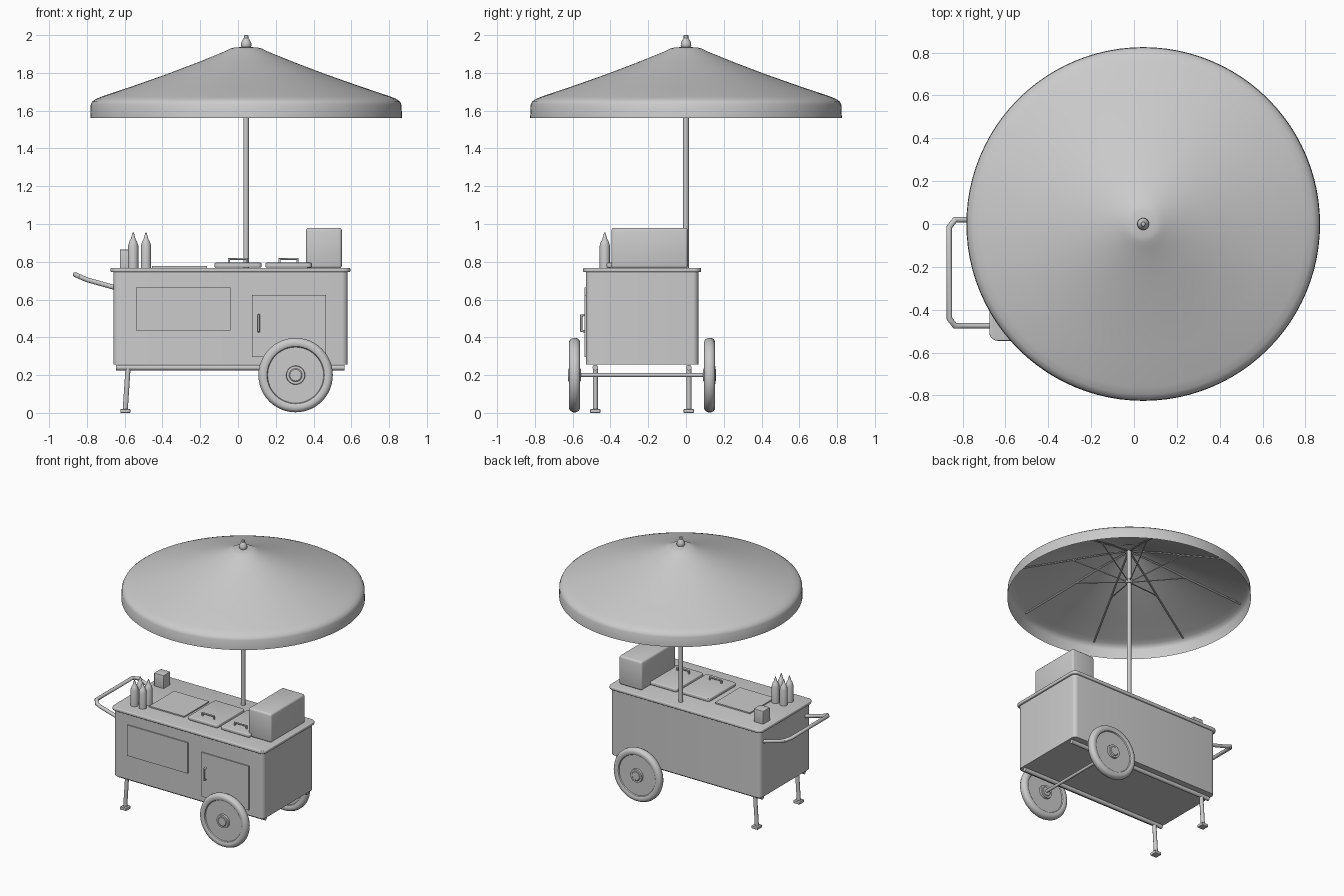
import bpy, bmesh, math
from mathutils import Vector, Matrix

if "Cube" in bpy.data.objects:
    bpy.data.objects.remove(bpy.data.objects["Cube"], do_unlink=True)

GREY = bpy.data.materials.new("plain_grey")
GREY.use_nodes = True
GREY.diffuse_color = (0.6, 0.6, 0.6, 1)
GREY.node_tree.nodes["Principled BSDF"].inputs["Base Color"].default_value = (0.6, 0.6, 0.6, 1)


def finish(name, bm):
    bmesh.ops.recalc_face_normals(bm, faces=bm.faces)
    mesh = bpy.data.meshes.new(name)
    bm.to_mesh(mesh)
    bm.free()
    mesh.materials.append(GREY)
    ob = bpy.data.objects.new(name, mesh)
    bpy.context.collection.objects.link(ob)
    bpy.ops.object.select_all(action='DESELECT')
    ob.select_set(True)
    bpy.context.view_layer.objects.active = ob
    bpy.ops.object.shade_smooth_by_angle(angle=math.radians(35))
    return ob


def box(name, x, y, z, corner=0.0, edge=0.0):
    """Box from ranges; corner rounds the upright edges, edge rounds the rest."""
    bm = bmesh.new()
    bmesh.ops.create_cube(bm, size=1)
    for v in bm.verts:
        v.co = Vector([r[0] + (c + 0.5) * (r[1] - r[0]) for c, r in zip(v.co, (x, y, z))])
    if corner:
        upright = [e for e in bm.edges if abs(e.verts[0].co.z - e.verts[1].co.z) > 1e-5]
        bmesh.ops.bevel(bm, geom=upright, offset=corner, segments=5, profile=0.5, affect='EDGES')
    if edge:
        sharp = [e for e in bm.edges if e.calc_face_angle(0) > 0.6]
        bmesh.ops.bevel(bm, geom=sharp, offset=edge, segments=3, profile=0.5, affect='EDGES')
    return finish(name, bm)


def lathe(name, profile, at, axis='Z', steps=32):
    """Spin (radius, height) points around an axis."""
    bm = bmesh.new()
    verts = [bm.verts.new((r, 0, h)) for r, h in profile]
    edges = [bm.edges.new(pair) for pair in zip(verts, verts[1:])]
    bmesh.ops.spin(bm, geom=verts + edges, cent=(0, 0, 0), axis=(0, 0, 1),
                   angle=math.tau, steps=steps, use_duplicate=False)
    bmesh.ops.remove_doubles(bm, verts=bm.verts, dist=1e-5)
    if axis == 'Y':
        bm.transform(Matrix.Rotation(math.pi / 2, 4, 'X'))
    bm.transform(Matrix.Translation(at))
    return finish(name, bm)


def tube(name, points, radius, sides=12):
    """Round tube with mitred joints along a path."""
    bm = bmesh.new()
    pts = [Vector(p) for p in points]
    first = (pts[1] - pts[0]).normalized()
    side = first.orthogonal().normalized()
    up = first.cross(side)
    ring = [pts[0] + radius * (math.cos(a) * side + math.sin(a) * up)
            for a in (math.tau * i / sides for i in range(sides))]
    rings = [[bm.verts.new(p) for p in ring]]
    for i in range(1, len(pts)):
        d = (pts[i] - pts[i - 1]).normalized()
        n = d if i == len(pts) - 1 else (d + (pts[i + 1] - pts[i]).normalized()).normalized()
        ring = [p + d * ((pts[i] - p).dot(n) / d.dot(n)) for p in ring]
        rings.append([bm.verts.new(p) for p in ring])
    for a, b in zip(rings, rings[1:]):
        for i in range(sides):
            j = (i + 1) % sides
            bm.faces.new((a[i], a[j], b[j], b[i]))
    bm.faces.new(rings[0])
    bm.faces.new(rings[-1])
    return finish(name, bm)


# Cart body and worktop
box("cart_body", (-0.66, 0.58), (-0.53, 0.065), (0.255, 0.75), corner=0.03)
box("worktop", (-0.675, 0.595), (-0.545, 0.08), (0.745, 0.768), corner=0.04, edge=0.006)

# Front panel and door
box("sliding_panel", (-0.54, -0.04), (-0.538, -0.529), (0.435, 0.665))
box("cupboard_door", (0.075, 0.465), (-0.538, -0.529), (0.295, 0.625))
tube("door_handle", [(0.11, -0.53, 0.43), (0.11, -0.555, 0.435),
                     (0.11, -0.555, 0.515), (0.11, -0.53, 0.52)], 0.006)

# Serving lids with grips, and the flat hatch
for label, x0, x1 in (("middle", -0.125, 0.125), ("left", 0.145, 0.39)):
    box(label + "_lid", (x0, x1), (-0.42, -0.095), (0.77, 0.795), corner=0.02, edge=0.006)
    c = (x0 + x1) / 2
    tube(label + "_lid_grip", [(c - 0.048, -0.35, 0.79), (c - 0.048, -0.35, 0.815),
                               (c + 0.048, -0.35, 0.815), (c + 0.048, -0.35, 0.79)], 0.006)
box("flat_hatch", (-0.455, -0.165), (-0.4, -0.105), (0.765, 0.777))

# Things on the worktop
box("warmer_box", (0.36, 0.55), (-0.395, 0.01), (0.765, 0.98), edge=0.015)
box("napkin_box", (-0.625, -0.545), (-0.1, -0.02), (0.765, 0.865), edge=0.004)
for i, x in enumerate((-0.555, -0.487)):
    for j, y in enumerate((-0.43, -0.362)):
        lathe(f"sauce_bottle_{i}{j}", [(0, 0), (0.027, 0), (0.027, 0.12), (0.019, 0.145),
                                       (0.014, 0.15), (0.003, 0.19), (0, 0.19)],
              (x, y, 0.766), steps=20)

# Push handle
tube("push_handle", [(-0.64, 0.02, 0.66), (-0.8, 0.02, 0.705), (-0.835, 0.02, 0.72),
                     (-0.862, -0.015, 0.732), (-0.862, -0.44, 0.732),
                     (-0.835, -0.475, 0.72), (-0.8, -0.475, 0.705), (-0.64, -0.475, 0.66)], 0.013)

# Undercarriage: rails, legs and feet
for label, y in (("front", -0.48), ("back", 0.015)):
    tube(label + "_rail", [(-0.645, y, 0.24), (0.565, y, 0.24)], 0.015)
    tube(label + "_leg", [(-0.582, y, 0.24), (-0.597, y, 0.015)], 0.014)
    box(label + "_foot", (-0.622, -0.57), (y - 0.027, y + 0.027), (0, 0.02), edge=0.003)

# Wheels and axle
half = [(0, 0.034), (0.03, 0.034), (0.035, 0.03), (0.048, 0.03), (0.05, 0.016), (0.148, 0.016),
        (0.152, 0.024), (0.16, 0.028), (0.178, 0.029), (0.19, 0.022), (0.197, 0.008)]
wheel = half + [(r, -h) for r, h in reversed(half)]
for label, y in (("front", -0.59), ("back", 0.125)):
    lathe(label + "_wheel", wheel, (0.305, y, 0.2), axis='Y', steps=48)
tube("axle", [(0.305, -0.6, 0.2), (0.305, 0.135, 0.2)], 0.011)

# Parasol: pole, canopy, finial
PX = 0.043
tube("parasol_pole", [(PX, 0, 0.76), (PX, 0, 1.935)], 0.015, 16)
lathe("canopy", [(0, 1.937), (0.06, 1.935), (0.085, 1.928), (0.11, 1.915), (0.25, 1.858),
                 (0.426, 1.791), (0.6, 1.73), (0.76, 1.676), (0.795, 1.662), (0.815, 1.648),
                 (0.823, 1.63), (0.825, 1.56)], (PX, 0, 0), steps=96)
lathe("finial", [(0, 1.93), (0.022, 1.932), (0.028, 1.945), (0.027, 1.96), (0.016, 1.98),
                 (0.012, 1.985), (0.012, 1.997), (0.009, 2.0), (0, 2.0)], (PX, 0, 0), steps=24)
lathe("strut_collar", [(0, 1.675), (0.024, 1.675), (0.024, 1.705), (0, 1.705)], (PX, 0, 0), steps=20)

# Ribs and struts under the canopy
for i in range(8):
    a = math.radians(22.5 + 45 * i)

    def spoke(r, z):
        return (PX + r * math.cos(a), r * math.sin(a), z)

    tube(f"rib_{i}", [spoke(0.03, 1.92), spoke(0.25, 1.848), spoke(0.426, 1.781),
                      spoke(0.6, 1.72), spoke(0.79, 1.653)], 0.006, 6)
    tube(f"strut_{i}", [spoke(0.02, 1.69), spoke(0.4, 1.788)], 0.004, 6)
